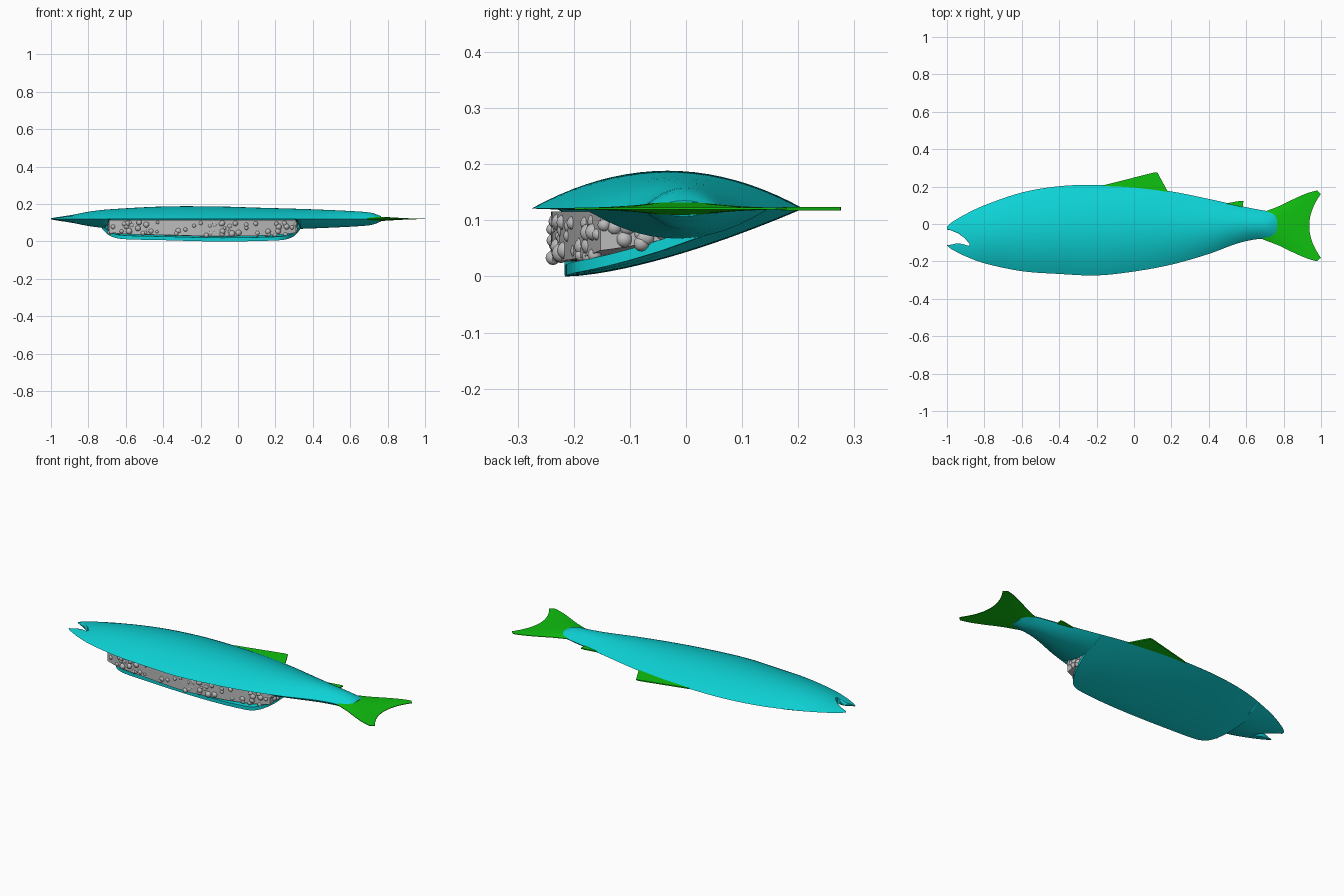
import bpy, bmesh, math, random
from mathutils import Matrix

if "Cube" in bpy.data.objects:
    bpy.data.objects.remove(bpy.data.objects["Cube"])

random.seed(4)
MID = 0.121  # height of the fish's middle plane


def material(name, rgb):
    m = bpy.data.materials.new(name)
    m.diffuse_color = (*rgb, 1)
    m.use_nodes = True
    m.node_tree.nodes["Principled BSDF"].inputs["Base Color"].default_value = m.diffuse_color
    return m


TEAL = material("teal skin", (0.004, 0.64, 0.66))
GREEN = material("green fin", (0.005, 0.54, 0.005))
GREY = material("grey stuffing", (0.5, 0.5, 0.5))


def curve(pts, x):
    """Smooth interpolation through (x, value) points."""
    if x <= pts[0][0]:
        return pts[0][1]
    if x >= pts[-1][0]:
        return pts[-1][1]
    n = len(pts) - 1
    i = max(k for k in range(n) if pts[k][0] <= x)

    def slope(k):
        a, b = pts[max(k - 1, 0)], pts[min(k + 1, n)]
        return (b[1] - a[1]) / (b[0] - a[0])
    (x0, y0), (x1, y1) = pts[i], pts[i + 1]
    d = x1 - x0
    t = (x - x0) / d
    return ((2*t**3 - 3*t*t + 1) * y0 + (t**3 - 2*t*t + t) * d * slope(i)
            + (3*t*t - 2*t**3) * y1 + (t**3 - t*t) * d * slope(i + 1))


def finish(name, bm, mat, angle=40):
    bmesh.ops.recalc_face_normals(bm, faces=bm.faces)
    me = bpy.data.meshes.new(name)
    bm.to_mesh(me)
    bm.free()
    me.materials.append(mat)
    ob = bpy.data.objects.new(name, me)
    bpy.context.collection.objects.link(ob)
    bpy.ops.object.select_all(action='DESELECT')
    ob.select_set(True)
    bpy.context.view_layer.objects.active = ob
    bpy.ops.object.shade_smooth_by_angle(angle=math.radians(angle))
    return ob


def slab(name, us, vs, fn, mat):
    """Closed two-sided sheet; fn(u, v) gives x, y, upper z, lower z."""
    bm = bmesh.new()
    top, low = [], []
    for u in us:
        p = [fn(u, v) for v in vs]
        top.append([bm.verts.new((a, b, c)) for a, b, c, d in p])
        low.append([bm.verts.new((a, b, d)) for a, b, c, d in p])
    n, m = len(us), len(vs)
    for i in range(n - 1):
        for j in range(m - 1):
            for g in (top, low):
                bm.faces.new((g[i][j], g[i+1][j], g[i+1][j+1], g[i][j+1]))
        for j in (0, m - 1):
            bm.faces.new((top[i][j], top[i+1][j], low[i+1][j], low[i][j]))
    for j in range(m - 1):
        for i in (0, n - 1):
            bm.faces.new((top[i][j], top[i][j+1], low[i][j+1], low[i][j]))
    bmesh.ops.remove_doubles(bm, verts=bm.verts, dist=0.0002)
    return finish(name, bm, mat)


def plate(name, pts, z0, z1, mat):
    """Flat outline extruded between two heights."""
    bm = bmesh.new()
    f = bm.faces.new([bm.verts.new((x, y, z0)) for x, y in pts])
    r = bmesh.ops.extrude_face_region(bm, geom=[f])
    for v in r["geom"]:
        if isinstance(v, bmesh.types.BMVert):
            v.co.z = z1
    return finish(name, bm, mat, 30)


def span(a, b, n):
    return [a + (b - a) * i / n for i in range(n + 1)]


# Outline of the fish seen from above, and half thickness along it
BACK = [(-1, -0.015), (-.98, .005), (-.9, .053), (-.8, .1), (-.6, .168), (-.4, .202),
        (-.2, .209), (0, .2), (.2, .174), (.4, .134), (.6, .09), (.72, .068), (.75, .066), (.765, .052)]
BELLY = [(-1, -.115), (-.98, -.132), (-.9, -.173), (-.8, -.21), (-.6, -.252), (-.4, -.267),
         (-.2, -.275), (0, -.254), (.2, -.217), (.4, -.16), (.55, -.105), (.65, -.082), (.75, -.076), (.765, -.06)]
THICK = [(-1, .006), (-.9, .019), (-.8, .038), (-.7, .05), (-.4, .066), (-.1, .066), (.1, .06),
         (.4, .051), (.65, .039), (.72, .031), (.765, .014)]


# Body: full lens at head and tail, only the upper half over the open belly
def body_point(x, v):
    a, b = curve(BELLY, x), curve(BACK, x)
    h = curve(THICK, x) * (1 - v * v)
    solid = max(0, min(1, max((-.68 - x) / .03, (x - .305) / .03)))
    return x, a + (b - a) * (v + 1) / 2, MID + h, MID - h * max(solid, .07)


xs = sorted(set(span(-1, .765, 84) + [-.71, -.68, .305, .335, -.99, .755]))
body = slab("fish_body", xs, span(-1, 1, 20), body_point, TEAL)

# Mouth notch cut through the head
mouth = plate("mouth_cutter", [(-1.1, -.02), (-.985, -.032), (-.94, -.05), (-.905, -.076), (-.878, -.108),
                               (-.885, -.117), (-.92, -.106), (-.95, -.104), (-.985, -.112), (-1.1, -.106)],
              0, .3, TEAL)
mouth.hide_render = True
cut = body.modifiers.new("mouth", 'BOOLEAN')
cut.operation, cut.solver, cut.object = 'DIFFERENCE', 'EXACT', mouth
bpy.ops.object.select_all(action='DESELECT')
body.select_set(True)
bpy.context.view_layer.objects.active = body
bpy.ops.object.modifier_apply(modifier=cut.name)
bpy.data.objects.remove(mouth)

# Belly flap: lower side, hinged at the back and hanging open
EDGE = [(-.73, -.0), (-.69, -.12), (-.64, -.19), (-.55, -.212), (-.1, -.215), (.18, -.205),
        (.25, -.18), (.3, -.1), (.335, .02)]
DEPTH = [(-.73, .095), (-.62, .108), (-.4, .114), (-.1, .121), (.2, .116), (.335, .108)]


def flap_z(x, y):
    back = curve(BACK, x)
    s = max(0, min(1, (back - y) / (back + .21)))
    return MID - curve(DEPTH, x) * (1 - (1 - s) ** 1.5)


def flap_point(x, t):
    back = curve(BACK, x) - .003
    y = back + (curve(EDGE, x) - back) * t
    z = flap_z(x, y)
    return x, y, z + .02 * t, z


slab("belly_flap", span(-.73, .335, 60), span(0, 1, 16), flap_point, TEAL)


# Stuffing: solid core between the two sides
def core_point(x, t):
    front = curve(BELLY, x) + .035
    y = .1 + (front - .1) * t
    return x, y, MID - .005, min(MID - .008, flap_z(x, y) + .01 + .018 * t)


slab("stuffing_core", span(-.69, .31, 30), span(0, 1, 12), core_point, GREY)

# Stuffing: small round lumps along the opening and at both ends
bm = bmesh.new()


def lump(x, y, z, r):
    bmesh.ops.create_icosphere(bm, subdivisions=2, radius=r, matrix=Matrix.Translation((x, y, z)))


for i in range(85):
    r = random.uniform(.009, .018)
    x = random.uniform(-.68, .29)
    lump(x, curve(BELLY, x) + random.uniform(.036, .05),
         random.uniform(flap_z(x, -.25) + .03, MID - .004 - r), r)
for end in (-.685, .305):
    for i in range(14):
        r = random.uniform(.009, .016)
        y = random.uniform(curve(BELLY, end) + .04, -.03)
        z = flap_z(end, y) + .02
        lump(end, y, random.uniform(z, max(z, MID - .01 - r)), r)
finish("stuffing_lumps", bm, GREY, 60)


# Tail fin: flared, notched at the end, thinning outwards
def tail_point(u, v):
    half = curve([(0, .073), (.3, .106), (.6, .148), (.85, .178), (1, .189)], u)
    end = .937 + .062 * (v / .9) ** 2 if abs(v) < .91 else .999 - .02 * (abs(v) - .9) / .1
    h = .014 * (1 - v * v) * (1 - u) + .0015
    return .69 + u * (end - .69), -.01 + v * half, MID + h, MID - h


slab("tail_fin", span(0, 1, 12), span(-1, 1, 20), tail_point, GREEN)

# Two fins on the back
plate("back_fin", [(-.25, .15), (-.16, .208), (.11, .276), (.125, .275), (.185, .165), (.15, .12)],
      MID - .003, MID + .003, GREEN)
plate("small_back_fin", [(.42, .09), (.46, .105), (.57, .124), (.585, .122), (.58, .085), (.55, .06)],
      MID - .003, MID + .003, GREEN)
